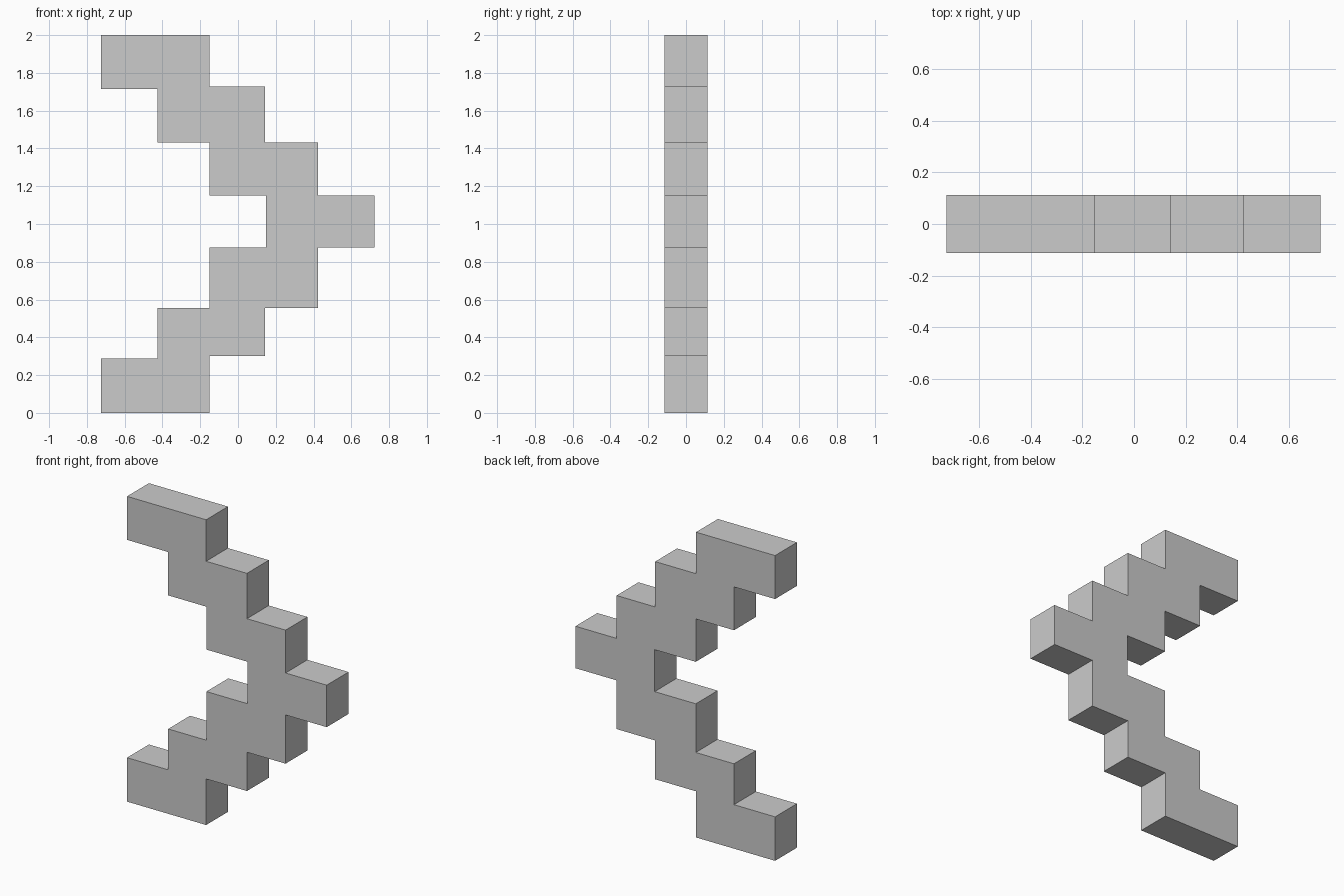
import bpy, bmesh
from mathutils import Vector

if "Cube" in bpy.data.objects:
    bpy.data.objects.remove(bpy.data.objects["Cube"])

HALF_DEPTH = 0.113

# Each step of the chevron, bottom to top: left x, right x, top z on left, top z on right
rows = [
    (-0.725, -0.152, 0.288, 0.302),
    (-0.427, 0.144, 0.556, 0.556),
    (-0.150, 0.424, 0.875, 0.875),
    (0.148, 0.722, 1.150, 1.150),
    (-0.150, 0.424, 1.431, 1.431),
    (-0.427, 0.144, 1.715, 1.728),
    (-0.725, -0.152, 2.000, 2.000),
]

# Stepped outline: up the right side, then back down the left
right, left = [], []
zl = zr = 0.0
for x0, x1, top_l, top_r in rows:
    right += [(x1, zr), (x1, top_r)]
    left += [(x0, zl), (x0, top_l)]
    zl, zr = top_l, top_r
outline = right + left[::-1]

# Extrude the outline through the depth
bm = bmesh.new()
face = bm.faces.new([bm.verts.new((x, -HALF_DEPTH, z)) for x, z in outline])
ext = bmesh.ops.extrude_face_region(bm, geom=[face], use_keep_orig=True)
moved = [g for g in ext["geom"] if isinstance(g, bmesh.types.BMVert)]
bmesh.ops.translate(bm, verts=moved, vec=Vector((0, 2 * HALF_DEPTH, 0)))
bmesh.ops.recalc_face_normals(bm, faces=bm.faces)

mesh = bpy.data.meshes.new("stepped_chevron")
bm.to_mesh(mesh)
bm.free()
obj = bpy.data.objects.new("stepped_chevron", mesh)
bpy.context.collection.objects.link(obj)
